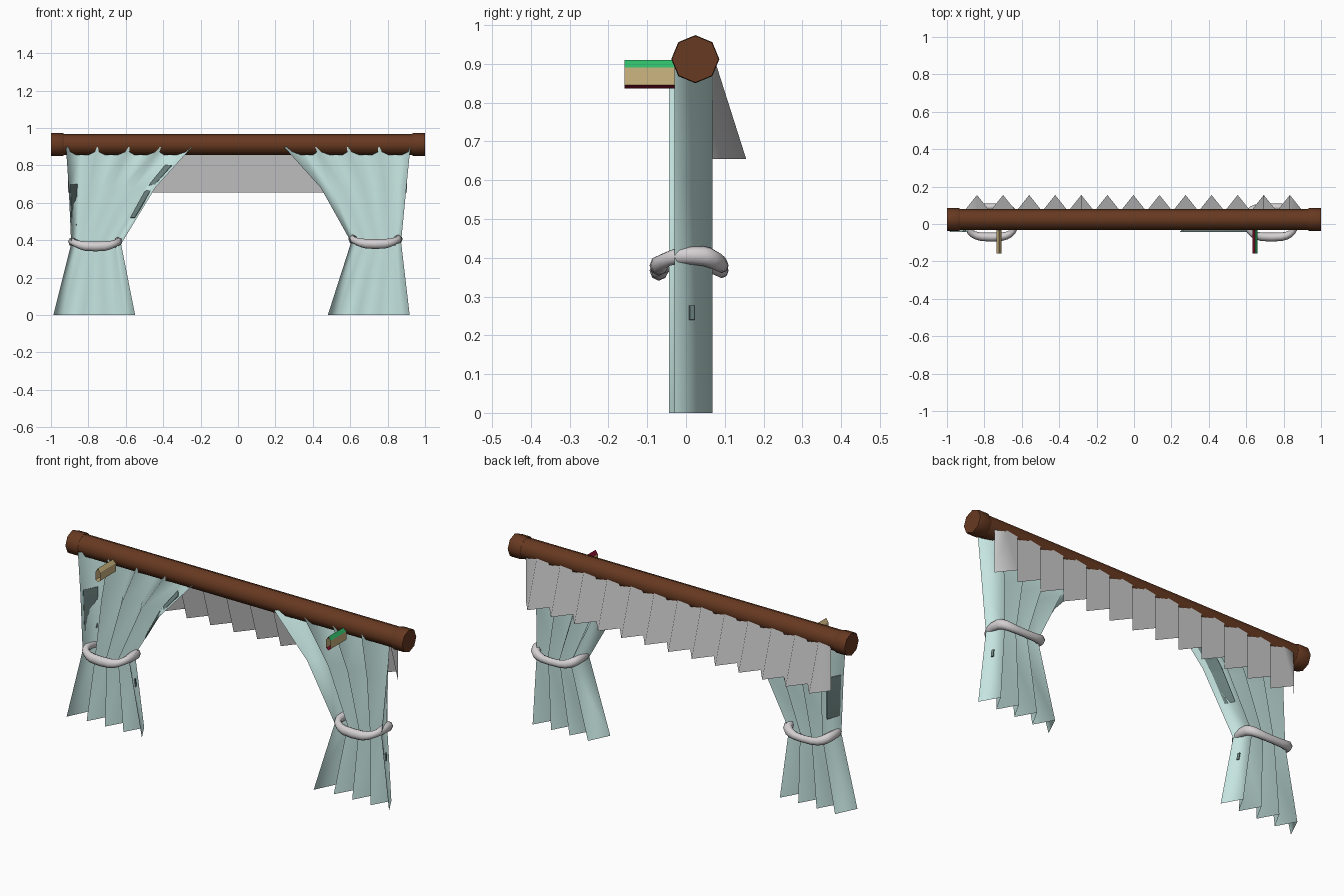
import bpy, math

if "Cube" in bpy.data.objects:
    bpy.data.objects.remove(bpy.data.objects["Cube"])

def material(name, r, g, b):
    m = bpy.data.materials.new(name)
    m.diffuse_color = (r, g, b, 1)
    m.use_nodes = True
    m.node_tree.nodes["Principled BSDF"].inputs["Base Color"].default_value = m.diffuse_color
    return m

WOOD = material("brown wood", 0.135, 0.041, 0.015)
CLOTH = material("pale aqua cloth", 0.56, 0.78, 0.75)
DARK = material("dark aqua patch", 0.16, 0.24, 0.23)
GREY = material("light grey cloth", 0.60, 0.60, 0.60)
WHITE = material("tie white", 0.66, 0.63, 0.64)
TAN = material("tan", 0.62, 0.47, 0.22)
GREEN = material("green", 0.03, 0.50, 0.14)
RED = material("dark red", 0.22, 0.005, 0.025)

def grid(name, rows, mats, wrap_u=False, wrap_v=False, angle=None, caps=False):
    """Skin equal-length rows of points into one surface."""
    n, k = len(rows[0]), len(rows)
    faces = []
    for j in range(k if wrap_v else k - 1):
        for i in range(n if wrap_u else n - 1):
            a, b = (i + 1) % n, (j + 1) % k
            faces.append((j * n + i, j * n + a, b * n + a, b * n + i))
    if caps:
        faces += [tuple(reversed(range(n))), tuple(range((k - 1) * n, k * n))]
    me = bpy.data.meshes.new(name)
    me.from_pydata([p for r in rows for p in r], [], faces)
    for m in mats:
        me.materials.append(m)
    ob = bpy.data.objects.new(name, me)
    bpy.context.collection.objects.link(ob)
    if angle:
        bpy.ops.object.select_all(action='DESELECT')
        bpy.context.view_layer.objects.active = ob
        ob.select_set(True)
        bpy.ops.object.shade_smooth_by_angle(angle=math.radians(angle))
    return ob

# Octagonal rod and its end caps, turned around the x axis
def turned(name, profile):
    rows = [[(x, 0.024 + r * math.cos(t * math.pi / 4), 0.912 + r * math.sin(t * math.pi / 4))
             for t in range(8)] for x, r in profile]
    grid(name, rows, [WOOD], wrap_u=True, angle=50, caps=True)

turned("rod", [(-0.95, 0.056), (0.95, 0.056)])
turned("left_end_cap", [(-1, 0.060), (-0.99, 0.062), (-0.94, 0.062), (-0.93, 0.057)])
turned("right_end_cap", [(0.93, 0.057), (0.94, 0.062), (0.99, 0.062), (1, 0.060)])

# Pleated valance behind the rod, flaring to the bottom, facing back
def valance_row(y_in, y_out, z):
    return [(-0.909 + i * 1.812 / 26, y_out if i % 2 else y_in, z) for i in range(27)]

grid("valance", [valance_row(0.068, 0.074, 0.91), valance_row(0.068, 0.155, 0.655)],
     [GREY], angle=179)

# Curtains: (height, left edge, right edge)
LEFT = [(0, -0.987, -0.55), (0.38, -0.892, -0.625), (0.68, -0.905, -0.443), (0.9, -0.92, -0.245)]
RIGHT = [(0, 0.48, 0.918), (0.39, 0.605, 0.872), (0.68, 0.443, 0.90), (0.9, 0.245, 0.922)]
FOLDS = 8

def on_curtain(table, u, z):
    """Point on the pleated sheet; u counts folds from the left edge."""
    for (z0, a0, b0), (z1, a1, b1) in zip(table, table[1:]):
        if z <= z1:
            break
    f = (z - z0) / (z1 - z0)
    a, b = a0 + f * (a1 - a0), b0 + f * (b1 - b0)
    ys = [0.068 if i % 2 else -0.03 for i in range(FOLDS + 1)]
    ys[0] = -0.044
    i = min(int(u), FOLDS - 1)
    return (a + (b - a) * u / FOLDS, ys[i] + (ys[i + 1] - ys[i]) * (u - i), z)

def patch(name, table, u0, u1, z0, z1, back=0):
    rows = [[on_curtain(table, u, z0 + (z1 - z0) * j / 6) for u in (u0, u1)] for j in range(7)]
    ob = grid(name, rows, [DARK])
    ob.location.y = back
    s = ob.modifiers.new("thickness", 'SOLIDIFY')
    s.thickness, s.offset = 0.005, 0

for side, table in (("left", LEFT), ("right", RIGHT)):
    rows = [[on_curtain(table, u, z) for u in range(FOLDS + 1)] for z, _, _ in table]
    grid(side + "_curtain", rows, [CLOTH], angle=179)
    patch(side + "_small_patch", table, 7.48, 7.60, 0.24, 0.277)
patch("left_outer_patch", LEFT, 0.12, 0.75, 0.48, 0.70)
patch("left_inner_patch", LEFT, 7.25, 7.75, 0.52, 0.80, 0.005)

# Tiebacks: sagging rounded loops around the curtains
def tieback(name, cx, z_mid):
    rows = []
    for k in range(24):
        t = k * math.tau / 24
        c, s = math.cos(t), math.sin(t)
        px = math.copysign(abs(c) ** 0.65, c)
        py = math.copysign(abs(s) ** 0.65, s)
        nx, ny = c * 0.7, s
        ln = math.hypot(nx, ny)
        r = 0.021 + 0.003 * math.sin(3 * t)
        row = []
        for q in range(8):
            w = q * math.tau / 8
            d = r * math.cos(w)
            row.append((cx + 0.124 * px + d * nx / ln, 0.011 + 0.081 * py + d * ny / ln,
                        z_mid + 0.026 * c * c + 1.1 * r * math.sin(w)))
        rows.append(row)
    grid(name, rows, [WHITE], wrap_u=True, wrap_v=True, angle=60)

tieback("left_tieback", -0.763, 0.367)
tieback("right_tieback", 0.735, 0.38)

# Pegs: thin open sleeves in front of the rod
PEG = [(0, 0.91), (0.0125, 0.89), (0.0125, 0.846), (0, 0.836), (-0.0125, 0.846), (-0.0125, 0.89)]

def peg(name, cx, mats):
    rows = [[(cx + x, y, z) for x, z in PEG] for y in (-0.158, -0.02)]
    return grid(name, rows, mats, wrap_u=True)

peg("left_peg", -0.722, [TAN])
right_peg = peg("right_peg", 0.647, [TAN, GREEN, RED])
for f in right_peg.data.polygons:
    if f.center.z > 0.895:
        f.material_index = 1 if f.center.x > 0.647 else 2
    elif f.center.z < 0.845:
        f.material_index = 2
for ob in (right_peg, bpy.data.objects["left_peg"]):
    ob.data.flip_normals()
